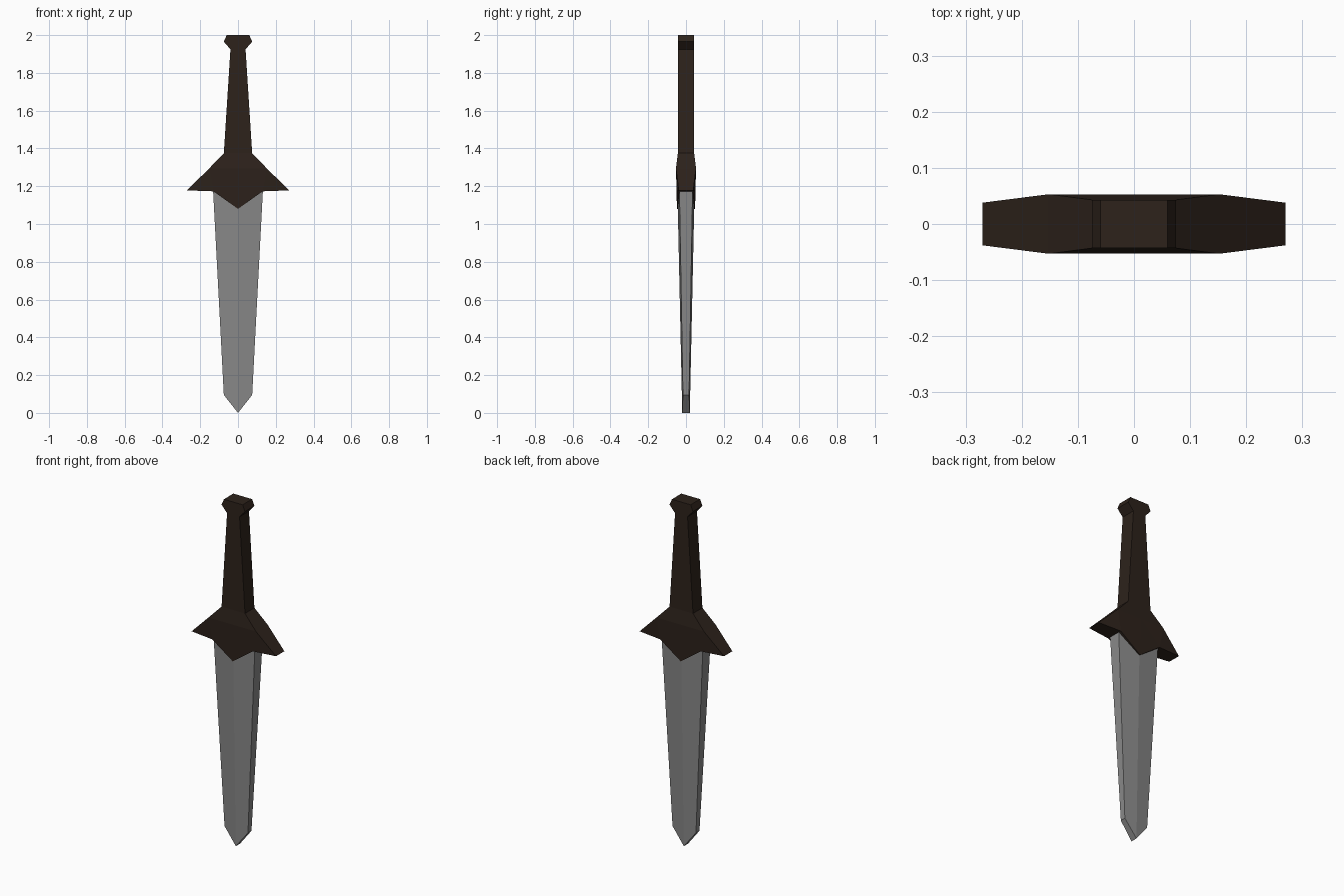
import bpy, bmesh
from mathutils import Matrix

if "Cube" in bpy.data.objects:
    bpy.data.objects.remove(bpy.data.objects["Cube"])


def material(name, rgb):
    m = bpy.data.materials.new(name)
    m.diffuse_color = (*rgb, 1)
    m.use_nodes = True
    m.node_tree.nodes["Principled BSDF"].inputs["Base Color"].default_value = m.diffuse_color
    return m


def mirrored_part(name, outline, inner, panels, mat):
    """Build one quarter from (x, z, half depth) points, then mirror it in x and y.
    The outline runs from the top centre to the bottom centre; panels index outline + inner."""
    bm = bmesh.new()
    front = [bm.verts.new((x, -y, z)) for x, z, y in outline + inner]
    rim = [bm.verts.new((x, 0, z)) for x, z, y in outline]
    for p in panels:
        bm.faces.new([front[i] for i in p])
    for i in range(len(outline) - 1):
        bm.faces.new((front[i], front[i + 1], rim[i + 1], rim[i]))
    for axis in "XY":
        geom = bm.verts[:] + bm.edges[:] + bm.faces[:]
        bmesh.ops.mirror(bm, geom=geom, matrix=Matrix(), merge_dist=0.0001, axis=axis)
    bmesh.ops.remove_doubles(bm, verts=bm.verts[:], dist=0.0001)
    bmesh.ops.recalc_face_normals(bm, faces=bm.faces[:])
    mesh = bpy.data.meshes.new(name)
    bm.to_mesh(mesh)
    bm.free()
    mesh.materials.append(mat)
    ob = bpy.data.objects.new(name, mesh)
    bpy.context.collection.objects.link(ob)
    return ob


brown = material("dark_brown", (0.026, 0.016, 0.011))
steel = material("steel", (0.25, 0.25, 0.25))

# Pommel, tapered grip and winged guard in one piece
mirrored_part(
    "hilt",
    [(0, 2.0, .043), (.06, 2.0, .043), (.075, 1.965, .043), (.04, 1.925, .043),
     (.075, 1.375, .043), (.152, 1.295, .053), (.27, 1.178, .038),
     (.13, 1.173, .05), (0, 1.08, .048)],
    [(0, 1.965, .043), (0, 1.925, .043), (0, 1.375, .043), (0, 1.295, .053)],
    [(0, 1, 2, 9), (9, 2, 3, 10), (10, 3, 4, 11), (11, 4, 5, 12),
     (5, 6, 7), (12, 5, 7), (12, 7, 8)],
    brown)

# Blade with a central ridge, blunt edges and a pointed tip
mirrored_part(
    "blade",
    [(0, 1.2, .046), (.133, 1.2, .035), (.075, .095, .016), (0, 0, .02)],
    [(0, .095, .022)],
    [(0, 1, 2, 4), (4, 2, 3)],
    steel)
